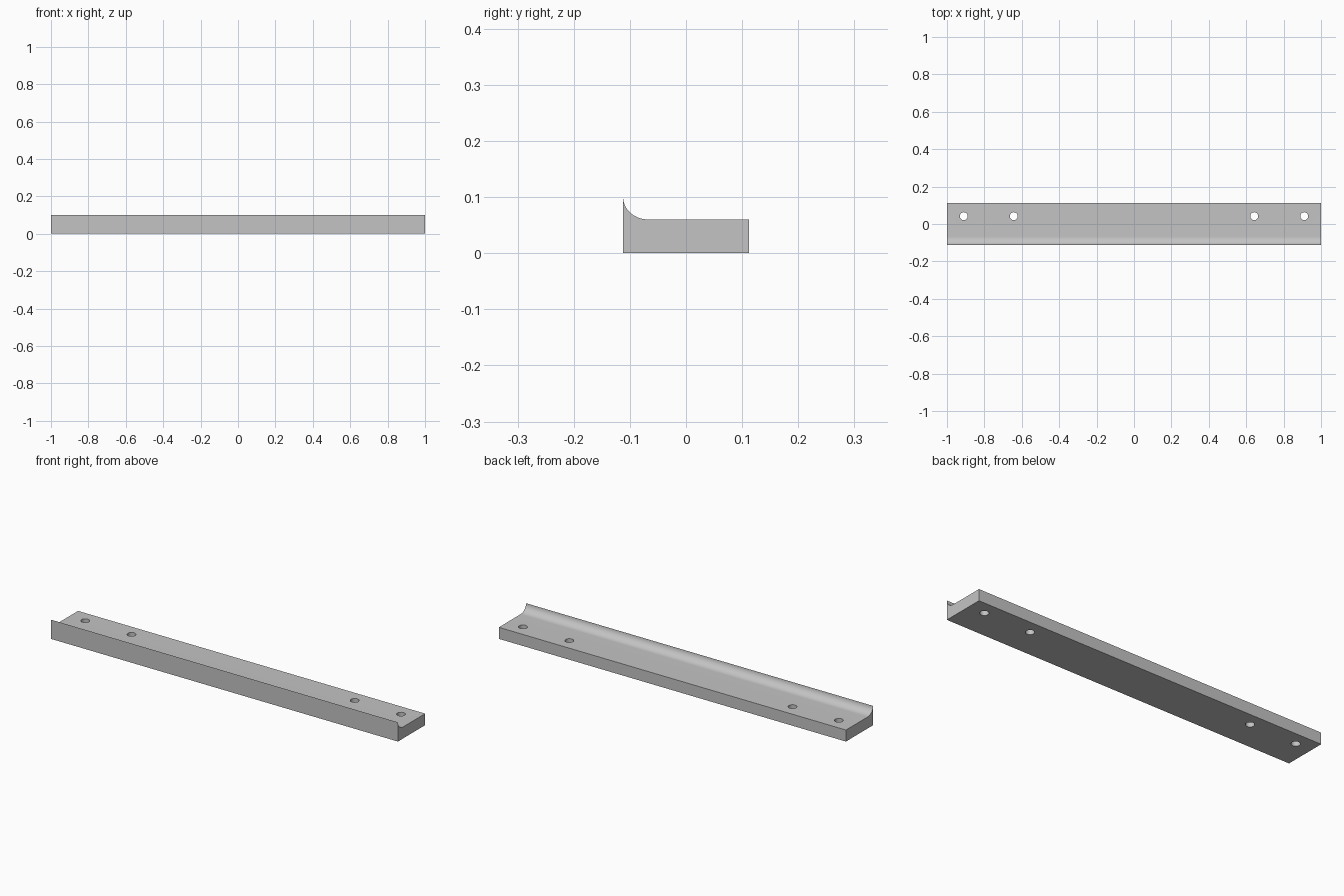
import bpy
import bmesh
from math import cos, sin, pi, radians

cube = bpy.data.objects.get("Cube")
if cube:
    bpy.data.objects.remove(cube, do_unlink=True)

LENGTH, HALF_DEPTH = 2.0, 0.112
FLAT_Z, LIP_Z, FILLET_R = 0.06, 0.1, 0.045
HOLE_R, HOLE_Y = 0.021, 0.042

# Plain grey material
grey = bpy.data.materials.new("plain_grey")
grey.use_nodes = True
colour = (0.55, 0.55, 0.55, 1)
grey.diffuse_color = colour
grey.node_tree.nodes["Principled BSDF"].inputs["Base Color"].default_value = colour


def add_object(name, bm):
    bmesh.ops.recalc_face_normals(bm, faces=bm.faces)
    mesh = bpy.data.meshes.new(name)
    bm.to_mesh(mesh)
    bm.free()
    obj = bpy.data.objects.new(name, mesh)
    bpy.context.collection.objects.link(obj)
    mesh.materials.append(grey)
    return obj


def extrude_profile(name, points, origin, direction):
    """Close a ring of points into a face and sweep it along a direction."""
    bm = bmesh.new()
    face = bm.faces.new([bm.verts.new(p) for p in points])
    swept = bmesh.ops.extrude_face_region(bm, geom=[face])["geom"]
    verts = [v for v in swept if isinstance(v, bmesh.types.BMVert)]
    bmesh.ops.translate(bm, vec=direction, verts=verts)
    bmesh.ops.translate(bm, vec=origin, verts=bm.verts)
    return add_object(name, bm)


# Rail: flat bar with a concave fillet rising to a thin front lip
section = [(-HALF_DEPTH, 0), (HALF_DEPTH, 0), (HALF_DEPTH, FLAT_Z)]
steps = 16
for i in range(steps + 1):
    a = pi / 2 * i / steps
    section.append((-HALF_DEPTH + FILLET_R * (1 - sin(a)),
                    FLAT_Z + (LIP_Z - FLAT_Z) * (1 - cos(a))))
rail = extrude_profile("rail", [(0, y, z) for y, z in section],
                       (-LENGTH / 2, 0, 0), (LENGTH, 0, 0))

# Four round screw holes through the flat
ring = [(HOLE_R * cos(2 * pi * i / 32), HOLE_R * sin(2 * pi * i / 32), 0)
        for i in range(32)]
bpy.context.view_layer.objects.active = rail
for side in (-1, 1):
    for x in (0.643, 0.91):
        cutter = extrude_profile("hole_cutter", ring,
                                 (side * x, HOLE_Y, -0.1), (0, 0, 0.3))
        cutter.hide_render = True
        cut = rail.modifiers.new("screw_hole", "BOOLEAN")
        cut.operation = "DIFFERENCE"
        cut.solver = "EXACT"
        cut.object = cutter
        bpy.ops.object.modifier_apply(modifier=cut.name)
        bpy.data.objects.remove(cutter, do_unlink=True)

# Smooth the fillet and hole walls, keep the corners crisp
bpy.ops.object.select_all(action="DESELECT")
rail.select_set(True)
bpy.ops.object.shade_smooth_by_angle(angle=radians(30))
